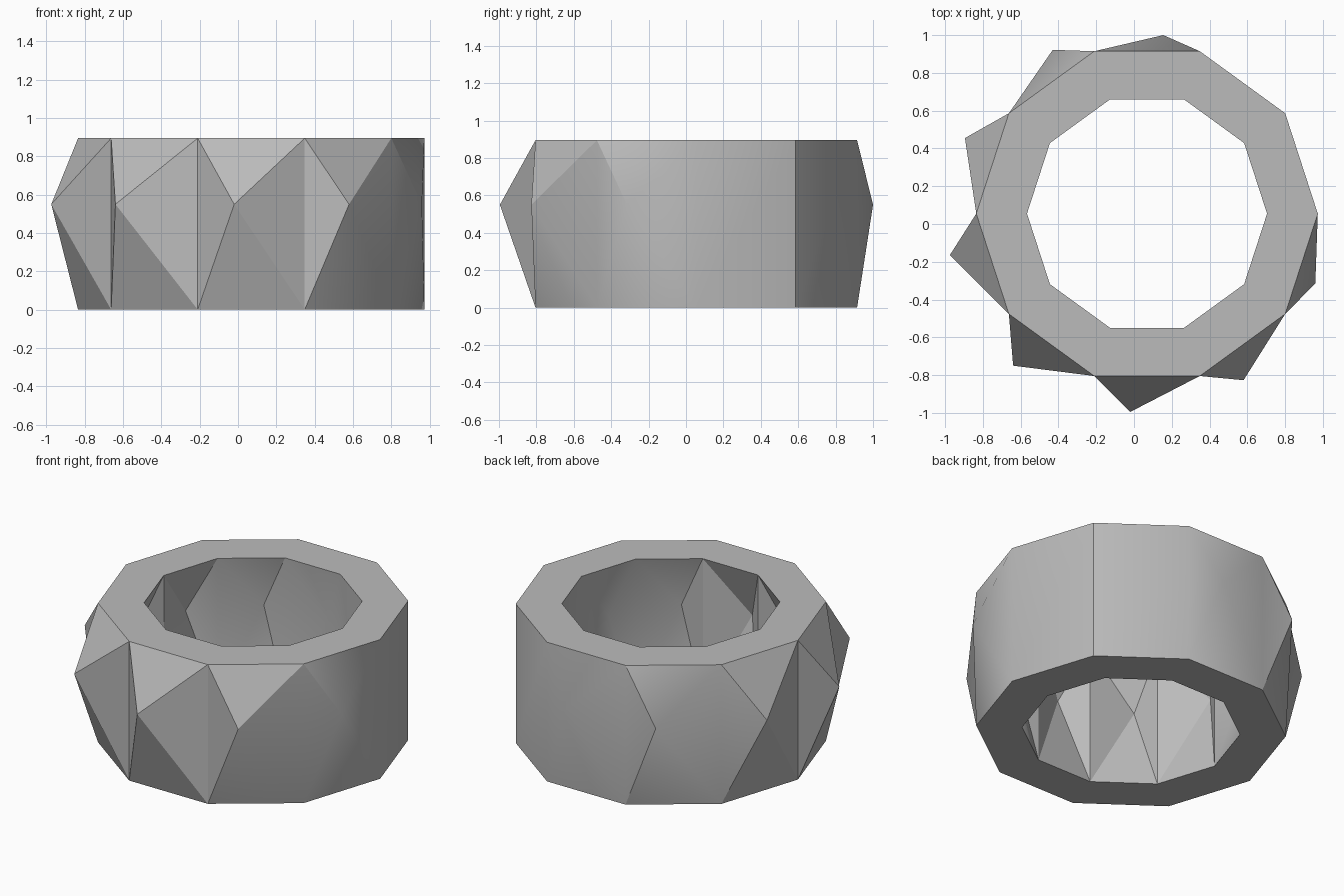
import bpy
import bmesh
from math import cos, sin, tau

default = bpy.data.objects.get("Cube")
if default:
    bpy.data.objects.remove(default, do_unlink=True)

SIDES = 10
RADIUS = 0.904
INNER = 0.703            # bore size relative to the outside
HEIGHT = 0.895
PEAK_Z = 0.55
CX, CY = 0.069, 0.055

# Peak of each raised facet, keyed by side number (counter-clockwise from +x)
PEAKS = {
    2: (0.155, 1.0), 3: (-0.43, 0.922), 4: (-0.895, 0.455), 5: (-0.975, -0.165),
    6: (-0.64, -0.75), 7: (-0.02, -0.995), 8: (0.58, -0.827), 9: (0.96, -0.315),
}

bm = bmesh.new()


def scaled_vert(x, y, z, scale):
    return bm.verts.new((CX + x * scale, CY + y * scale, z))


def ring_loop(z, scale):
    return [scaled_vert(RADIUS * cos(tau * i / SIDES), RADIUS * sin(tau * i / SIDES), z, scale)
            for i in range(SIDES)]


def faceted_wall(scale):
    """Ten-sided wall with off-centre pyramids on most sides."""
    low, high = ring_loop(0, scale), ring_loop(HEIGHT, scale)
    for i in range(SIDES):
        j = (i + 1) % SIDES
        corners = [low[i], low[j], high[j], high[i]]
        if i in PEAKS:
            px, py = PEAKS[i]
            peak = scaled_vert(px - CX, py - CY, PEAK_Z, scale)
            for k in range(4):
                bm.faces.new((corners[k], corners[(k + 1) % 4], peak))
        else:
            bm.faces.new(corners)
    return low, high


# Outer and inner walls, joined by flat rims
outer = faceted_wall(1.0)
inner = faceted_wall(INNER)
for out_loop, in_loop in zip(outer, inner):
    for i in range(SIDES):
        j = (i + 1) % SIDES
        bm.faces.new((out_loop[i], out_loop[j], in_loop[j], in_loop[i]))
bmesh.ops.recalc_face_normals(bm, faces=bm.faces)

mesh = bpy.data.meshes.new("faceted_ring")
bm.to_mesh(mesh)
bm.free()
ring = bpy.data.objects.new("faceted_ring", mesh)
bpy.context.collection.objects.link(ring)

# Plain grey material
grey = bpy.data.materials.new("plain_grey")
grey.use_nodes = True
color = (0.5, 0.5, 0.5, 1.0)
grey.diffuse_color = color
grey.node_tree.nodes["Principled BSDF"].inputs["Base Color"].default_value = color
mesh.materials.append(grey)

# Soft shading across the shallow folds
bpy.ops.object.select_all(action="DESELECT")
ring.select_set(True)
bpy.context.view_layer.objects.active = ring
bpy.ops.object.shade_smooth_by_angle(angle=tau / 12)
